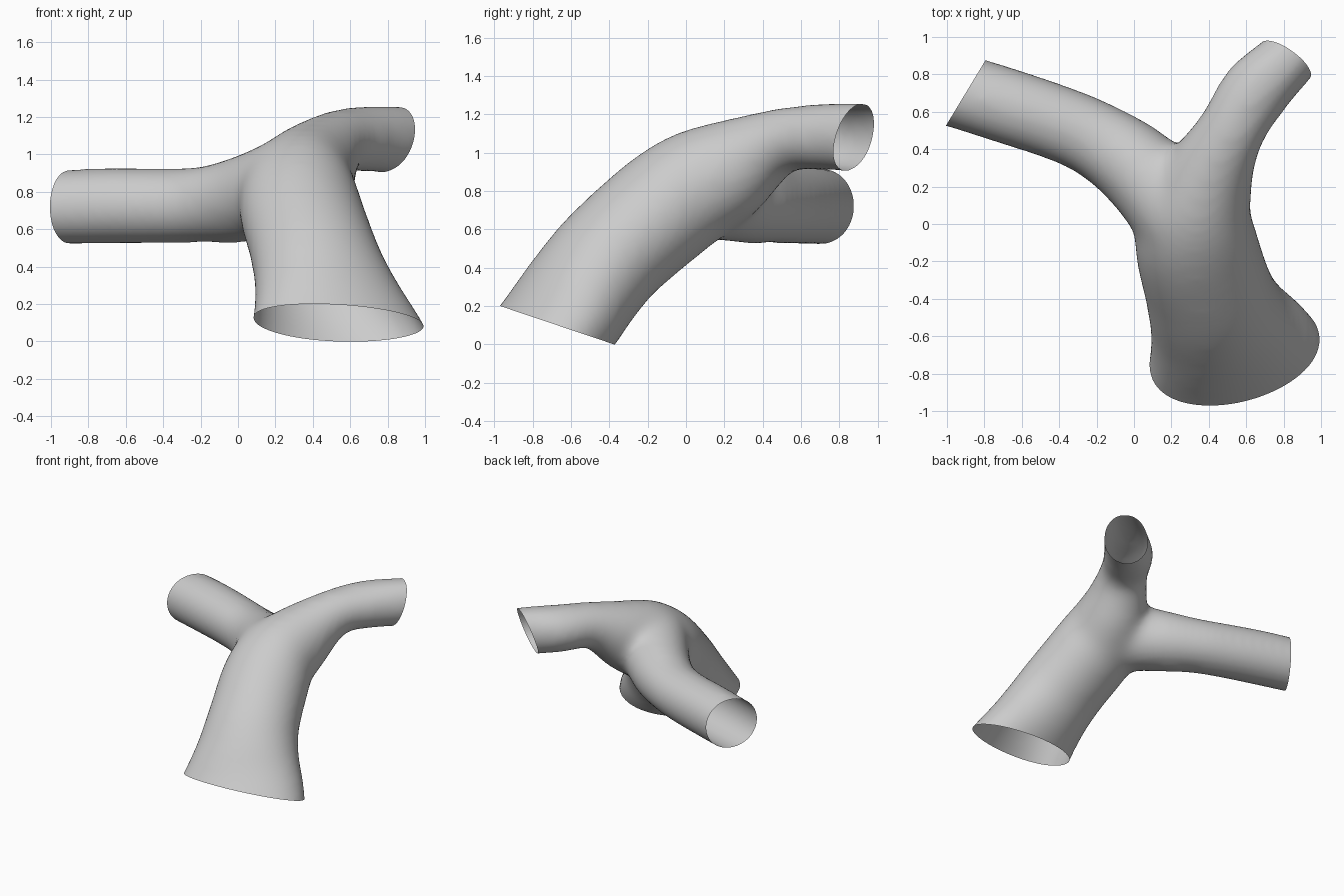
import bpy, bmesh, math
from mathutils import Vector

cube = bpy.data.objects.get("Cube")
if cube:
    bpy.data.objects.remove(cube, do_unlink=True)

SIDES, STEPS = 40, 6


def spline(keys):
    """Smooth (Catmull-Rom) interpolation of x, y, z, half width, half height."""
    keys = [Vector(k) for k in keys]
    out = []
    for i in range(len(keys) - 1):
        p0, p1 = keys[max(i - 1, 0)], keys[i]
        p2, p3 = keys[i + 1], keys[min(i + 2, len(keys) - 1)]
        for s in range(STEPS):
            t = s / STEPS
            out.append(p1 + (p2 - p0) * (t / 2)
                       + (p0 * 2 - p1 * 5 + p2 * 4 - p3) * (t * t / 2)
                       + (p1 * 3 - p0 - p2 * 3 + p3) * (t ** 3 / 2))
    return out + [keys[-1]]


def add_tube(bm, keys):
    """Closed loft of elliptical sections along a path."""
    path = spline(keys)
    centres = [Vector(p[:3]) for p in path]
    rings = []
    for i, p in enumerate(path):
        tangent = centres[min(i + 1, len(path) - 1)] - centres[max(i - 1, 0)]
        side = tangent.cross(Vector((0, 0, 1))).normalized()
        up = side.cross(tangent).normalized()
        angles = [math.tau * k / SIDES for k in range(SIDES)]
        rings.append([bm.verts.new(centres[i] + side * p[3] * math.cos(a)
                                   + up * p[4] * math.sin(a)) for a in angles])
    for a, b in zip(rings, rings[1:]):
        for k in range(SIDES):
            n = (k + 1) % SIDES
            bm.faces.new((a[k], a[n], b[n], b[k]))
    bm.faces.new(rings[0][::-1])
    bm.faces.new(rings[-1])


bm = bmesh.new()
# wide trunk running up into the rear branch
add_tube(bm, [(.58, -.86, -.14, .55, .28), (.515, -.67, .10, .47, .285),
              (.455, -.52, .31, .385, .295), (.40, -.36, .495, .345, .30),
              (.325, -.04, .765, .325, .305), (.385, .22, .91, .255, .27),
              (.515, .49, 1.06, .185, .175), (.65, .71, 1.08, .19, .178),
              (.82, .88, 1.08, .165, .185), (.98, 1.06, 1.07, .16, .185)])
# side branch
add_tube(bm, [(.27, .03, .83, .26, .26), (.03, .29, .76, .235, .235),
              (-.2, .45, .73, .21, .205), (-.42, .545, .725, .205, .203),
              (-.66, .625, .725, .207, .205), (-.9, .7, .72, .205, .203),
              (-1.15, .77, .715, .2, .195)])
bmesh.ops.recalc_face_normals(bm, faces=bm.faces)
mesh = bpy.data.meshes.new("branching_tube")
bm.to_mesh(mesh)
bm.free()
tube = bpy.data.objects.new("branching_tube", mesh)
bpy.context.collection.objects.link(tube)

# fuse the tubes into one skin and soften the junction
remesh = tube.modifiers.new("fuse", 'REMESH')
remesh.mode = 'VOXEL'
remesh.voxel_size = 0.025
smooth = tube.modifiers.new("soften", 'SMOOTH')
smooth.factor = 0.5
smooth.iterations = 45
fused = bpy.data.meshes.new_from_object(
    tube.evaluated_get(bpy.context.evaluated_depsgraph_get()))
tube.modifiers.clear()
tube.data = fused

# cut the three ends open
bm = bmesh.new()
bm.from_mesh(fused)
for point, normal in (((.5, -.97, .2), (0, -.32, -.95)),
                      ((-.9, .7, .72), (-.86, .52, 0)),
                      ((.82, .87, 1.08), (.6, .8, -.34))):
    bmesh.ops.bisect_plane(bm, geom=bm.verts[:] + bm.edges[:] + bm.faces[:],
                           plane_co=point, plane_no=normal, clear_outer=True)
bm.to_mesh(fused)
bm.free()

grey = bpy.data.materials.new("light_grey")
grey.use_nodes = True
colour = (.6, .6, .6, 1)
grey.diffuse_color = colour
grey.node_tree.nodes["Principled BSDF"].inputs["Base Color"].default_value = colour
fused.materials.clear()
fused.materials.append(grey)
for face in fused.polygons:
    face.use_smooth = True
